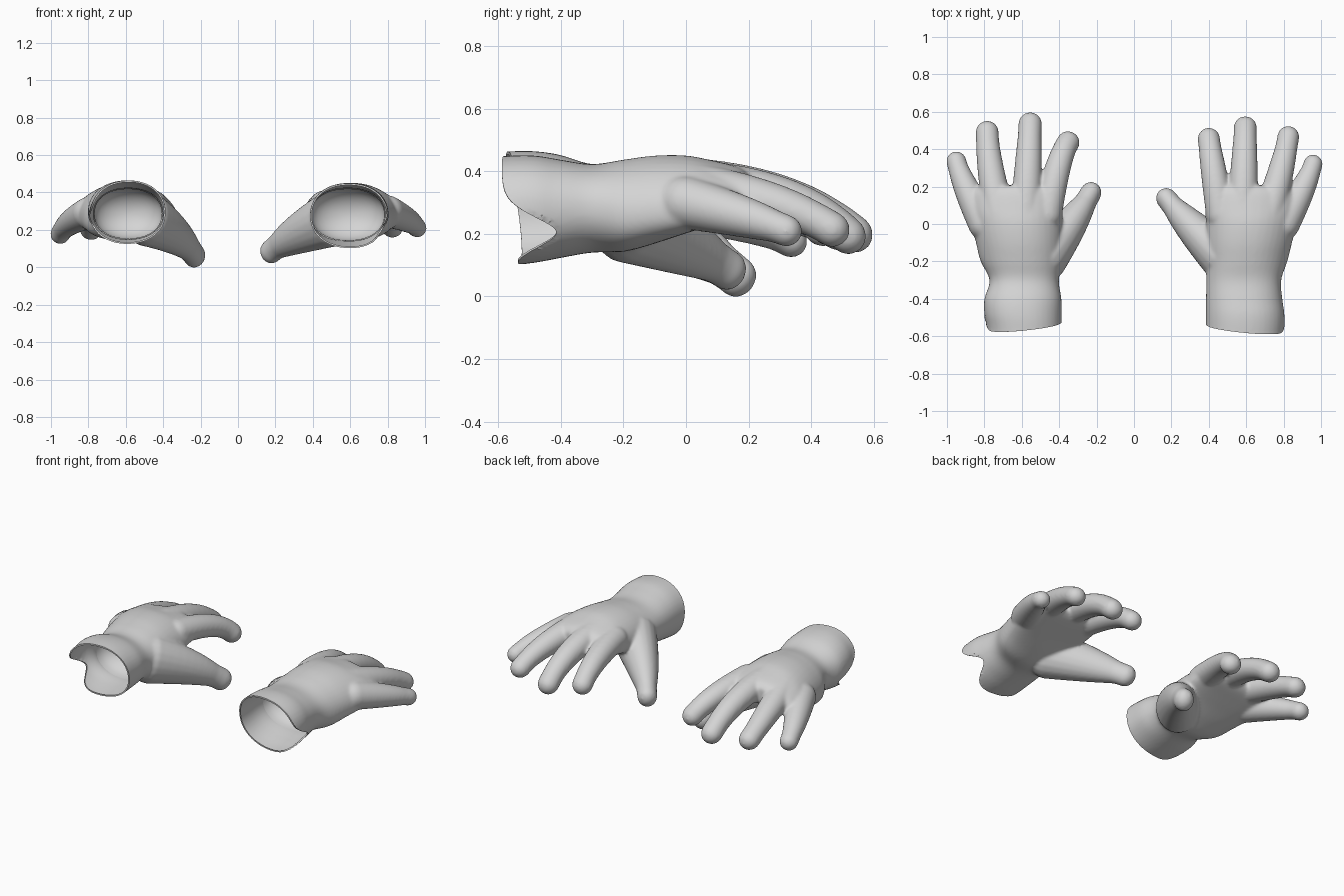
import bpy, bmesh, math
from mathutils import Vector

if "Cube" in bpy.data.objects:
    bpy.data.objects.remove(bpy.data.objects["Cube"])

SIDES = 40

leather = bpy.data.materials.new("light_grey_leather")
leather.diffuse_color = (0.66, 0.66, 0.66, 1)
leather.use_nodes = True
leather.node_tree.nodes["Principled BSDF"].inputs["Base Color"].default_value = leather.diffuse_color


def loft(bm, rings, closed=True):
    """Skin through a list of point rings; closed adds the first cap."""
    loops = [[bm.verts.new(p) for p in ring] for ring in rings]
    n = len(loops[0])
    for a, b in zip(loops, loops[1:]):
        for i in range(n):
            j = (i + 1) % n
            bm.faces.new((a[i], a[j], b[j], b[i]))
    if closed:
        bm.faces.new(loops[0])
    bm.faces.new(loops[-1])


def section(y, x0, x1, top, bottom, arch):
    """Arched oval cross-section of the hand, little-finger side at angle 0."""
    ring = []
    for i in range(SIDES):
        t = 2 * math.pi * i / SIDES - math.pi
        c, s = math.cos(t), math.sin(t)
        cs = math.copysign(abs(c) ** 0.92, c)
        ss = math.copysign(abs(s) ** 0.92, s)
        x = (x0 + x1) / 2 + (x1 - x0) / 2 * cs
        z = (top + bottom) / 2 + (top - bottom) / 2 * ss
        ring.append((x, y, z - arch * c * c - arch * 0.4 * c))
    return ring


def smooth_rows(rows, steps=4):
    """Catmull-Rom interpolation between section rows."""
    out = []
    for i in range(len(rows) - 1):
        p = [rows[max(0, min(len(rows) - 1, i + k))] for k in (-1, 0, 1, 2)]
        for s in range(steps):
            t = s / steps
            out.append([0.5 * (2 * b + (c - a) * t + (2 * a - 5 * b + 4 * c - d) * t * t
                               + (3 * b - a - 3 * c + d) * t ** 3) for a, b, c, d in zip(*p)])
    return out + [list(rows[-1])]


def rim_y(x, z, lift):
    """Cuff edge: varies round the opening, with a vent on the outer side."""
    t = math.atan2((z - 0.275 - lift) / 0.17, (x - 0.59) / 0.205)
    length = 0.237 - lift * 0.6 + 0.025 * math.sin(t) + 0.02 * math.cos(t)
    length -= 0.15 * math.exp(-((t + 0.42) / 0.42) ** 2)
    return -0.32 - length


def finger(bm, base, mid, tip, r0, r1, tall):
    """Tapered oval tube on a curve through three points, round at both ends."""
    a, m, c = Vector(base), Vector(mid), Vector(tip)
    b = 2 * m - (a + c) / 2
    path = []
    for i in range(11):
        t = i / 10
        p = a * (1 - t) ** 2 + b * 2 * t * (1 - t) + c * t * t
        d = ((b - a) * (1 - t) + (c - b) * t).normalized()
        path.append((p, d, r0 + (r1 - r0) * min(1, t * 1.2)))
    start, end = path[0], path[-1]
    for k in range(1, 6):
        ang = math.radians(k * 16.5)
        path.append((end[0] + end[1] * r1 * math.sin(ang), end[1], r1 * math.cos(ang)))
        path.insert(0, (start[0] - start[1] * r0 * math.sin(ang), start[1], r0 * math.cos(ang)))
    rings = []
    for p, d, r in path:
        u = d.cross(Vector((0, 0, 1))).normalized()
        w = u.cross(d) * tall
        rings.append([p + r * (u * math.cos(k * math.pi / 10) + w * math.sin(k * math.pi / 10))
                      for k in range(20)])
    loft(bm, rings)


# back of hand and palm: y, inner x, outer x, top, bottom, arch
PALM = [
    (0.205, 0.43, 0.82, 0.385, 0.295, 0.04),
    (0.17, 0.395, 0.87, 0.412, 0.265, 0.04),
    (0.08, 0.38, 0.885, 0.435, 0.232, 0.04),
    (0.00, 0.385, 0.87, 0.45, 0.205, 0.04),
    (-0.10, 0.385, 0.845, 0.45, 0.17, 0.03),
    (-0.20, 0.385, 0.82, 0.437, 0.143, 0.02),
]


def glove(name, side, lift, cuff, digits):
    bm = bmesh.new()
    loft(bm, [section(*row) for row in smooth_rows(PALM + cuff)])
    for d in digits:
        finger(bm, *d)
    for v in bm.verts:
        v.co.x *= side
    bmesh.ops.recalc_face_normals(bm, faces=bm.faces)
    mesh = bpy.data.meshes.new(name)
    bm.to_mesh(mesh)
    bm.free()
    ob = bpy.data.objects.new(name, mesh)
    bpy.context.collection.objects.link(ob)

    # fuse hand and fingers into one soft skin
    fuse = ob.modifiers.new("fuse", "REMESH")
    fuse.mode = "VOXEL"
    fuse.voxel_size = 0.008
    soft = ob.modifiers.new("soft", "SMOOTH")
    soft.factor = 0.5
    soft.iterations = 14
    deps = bpy.context.evaluated_depsgraph_get()
    skin = bpy.data.meshes.new_from_object(ob.evaluated_get(deps))
    ob.modifiers.clear()
    ob.data = skin

    # open the cuff along its rim and even out the edge
    bm = bmesh.new()
    bm.from_mesh(skin)
    spare = [v for v in bm.verts
             if v.co.y < -0.3 and v.co.y < rim_y(abs(v.co.x), v.co.z, lift) + 0.002]
    bmesh.ops.delete(bm, geom=spare, context="VERTS")
    edge = [e for e in bm.edges if e.is_boundary]
    for v in {v for e in edge for v in e.verts}:
        v.co.y = rim_y(abs(v.co.x), v.co.z, lift)
    # narrow hem turned inward
    hem = bmesh.ops.extrude_edge_only(bm, edges=edge)["geom"]
    for v in hem:
        if isinstance(v, bmesh.types.BMVert):
            inward = Vector((0.59 * side - v.co.x, 0, 0.275 + lift - v.co.z)).normalized()
            v.co += inward * 0.009
    # lining: a cup closing the wrist inside the cuff
    cup = []
    for k in range(8):
        a = math.radians(k * 12)
        y, x0, x1, top, bottom, _ = cuff[0]
        cx, cz = (x0 + x1) / 2, (top + bottom) / 2
        f = math.cos(a) * 0.985
        cup.append([((cx + (p[0] - cx) * f) * side, p[1] + 0.13 * math.sin(a), cz + (p[2] - cz) * f)
                    for p in section(y - 0.01, x0, x1, top, bottom, 0)])
    loft(bm, cup, closed=False)
    bmesh.ops.recalc_face_normals(bm, faces=bm.faces)
    bm.to_mesh(skin)
    bm.free()

    skin.materials.clear()
    skin.materials.append(leather)
    for p in skin.polygons:
        p.use_smooth = True
        p.material_index = 0
    bpy.context.view_layer.objects.active = ob
    ob.select_set(True)
    bpy.ops.object.shade_smooth_by_angle(angle=math.radians(60))
    ob.select_set(False)


# cuff rows continue the palm rows
# digits: base, middle, tip, base radius, tip radius, height ratio
glove("right_glove", 1, 0,
      [(-0.30, 0.387, 0.787, 0.423, 0.140, 0),
       (-0.40, 0.385, 0.793, 0.437, 0.123, 0),
       (-0.48, 0.385, 0.804, 0.45, 0.108, 0),
       (-0.56, 0.385, 0.804, 0.45, 0.10, 0),
       (-0.68, 0.385, 0.79, 0.44, 0.10, 0)],
      [((0.465, 0.05, 0.335), (0.423, 0.30, 0.30), (0.40, 0.456, 0.22), 0.08, 0.06, 0.96),
       ((0.58, 0.05, 0.355), (0.59, 0.33, 0.305), (0.595, 0.516, 0.195), 0.084, 0.062, 0.96),
       ((0.72, 0.05, 0.342), (0.787, 0.29, 0.292), (0.825, 0.466, 0.215), 0.084, 0.059, 0.96),
       ((0.80, 0.00, 0.30), (0.908, 0.20, 0.25), (0.957, 0.32, 0.21), 0.087, 0.052, 0.98),
       ((0.48, -0.18, 0.25), (0.29, 0.005, 0.16), (0.175, 0.135, 0.083), 0.128, 0.057, 1.15)])

glove("left_glove", -1, 0.02,
      [(-0.30, 0.402, 0.772, 0.423, 0.15, 0),
       (-0.40, 0.388, 0.80, 0.452, 0.138, 0),
       (-0.48, 0.387, 0.80, 0.464, 0.128, 0),
       (-0.56, 0.387, 0.785, 0.464, 0.122, 0),
       (-0.68, 0.387, 0.775, 0.455, 0.12, 0)],
      [((0.465, 0.05, 0.34), (0.407, 0.30, 0.30), (0.352, 0.436, 0.22), 0.08, 0.062, 0.96),
       ((0.58, 0.05, 0.36), (0.565, 0.33, 0.31), (0.555, 0.536, 0.20), 0.084, 0.063, 0.96),
       ((0.72, 0.05, 0.342), (0.767, 0.30, 0.282), (0.785, 0.491, 0.205), 0.084, 0.062, 0.96),
       ((0.80, 0.00, 0.29), (0.90, 0.20, 0.235), (0.95, 0.335, 0.177), 0.087, 0.054, 0.98),
       ((0.48, -0.18, 0.255), (0.325, 0.02, 0.16), (0.232, 0.165, 0.061), 0.128, 0.058, 1.15)])
